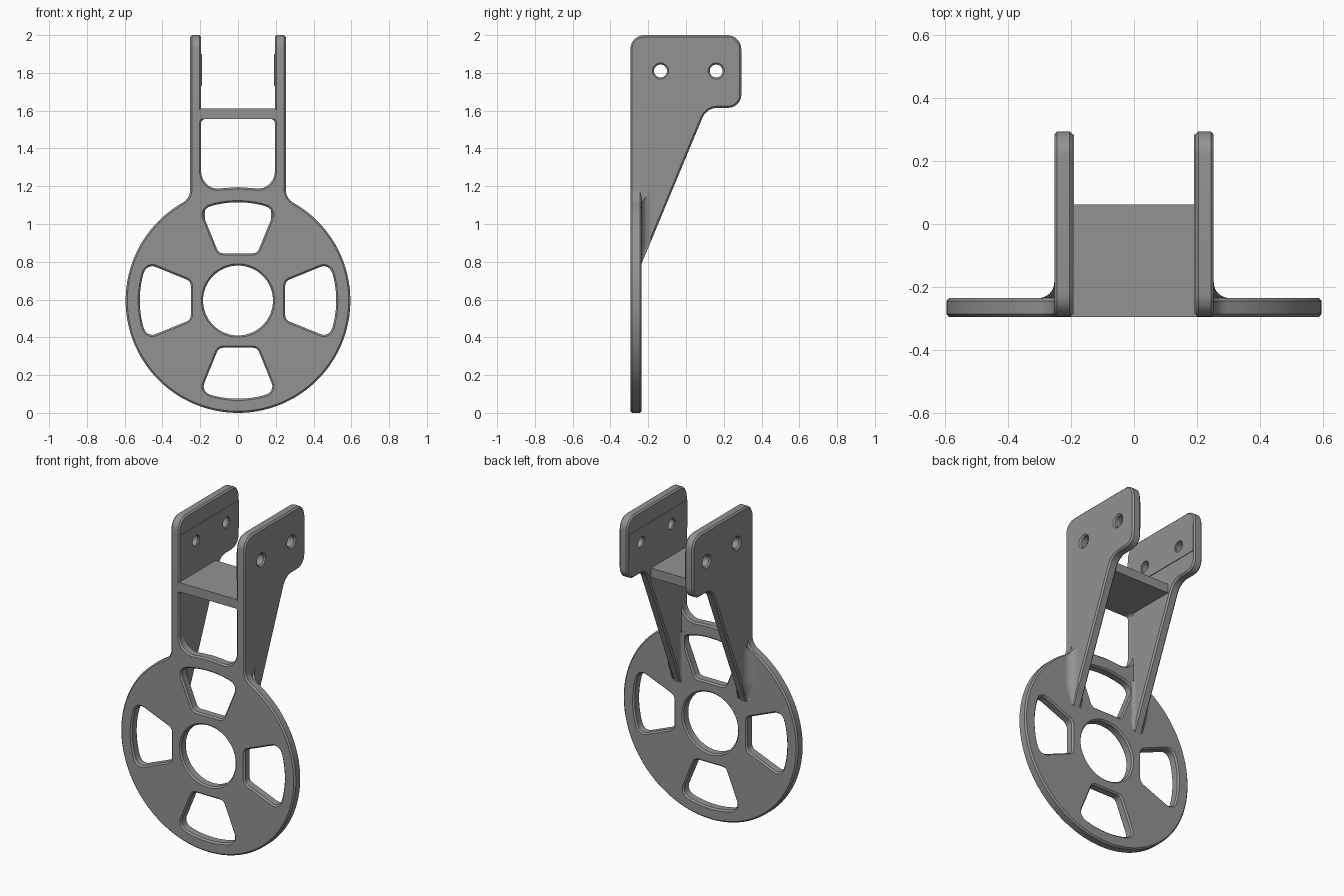
import bpy, bmesh, math
from mathutils import Vector
from mathutils.geometry import tessellate_polygon

if "Cube" in bpy.data.objects:
    bpy.data.objects.remove(bpy.data.objects["Cube"])

grey = bpy.data.materials.new("metal_grey")
grey.diffuse_color = (0.29, 0.29, 0.29, 1)
grey.use_nodes = True
grey.node_tree.nodes["Principled BSDF"].inputs["Base Color"].default_value = grey.diffuse_color

CZ, R = 0.595, 0.595               # wheel centre height and radius
FRONT, BACK = -0.295, -0.235       # plate faces along y
ARM_IN, ARM_OUT = 0.195, 0.253     # arm faces along x


def finish(name, bm):
    bmesh.ops.recalc_face_normals(bm, faces=bm.faces)
    me = bpy.data.meshes.new(name)
    bm.to_mesh(me)
    bm.free()
    me.materials.append(grey)
    me.shade_smooth()
    me.set_sharp_from_angle(angle=math.radians(30))
    ob = bpy.data.objects.new(name, me)
    bpy.context.collection.objects.link(ob)
    return ob


def arc(cx, cy, r, a0, a1, n):
    return [(cx + r * math.cos(math.radians(a0 + (a1 - a0) * i / n)),
             cy + r * math.sin(math.radians(a0 + (a1 - a0) * i / n))) for i in range(n + 1)]


def circle(cx, cy, r, n=48):
    return arc(cx, cy, r, 0, 360, n)[:-1]


def rounded(corners, n=7):
    """Closed outline from (x, y, radius) corners."""
    out = []
    for i, (x, y, r) in enumerate(corners):
        p = Vector((x, y))
        if r == 0:
            out.append((x, y))
            continue
        a = (Vector(corners[i - 1][:2]) - p).normalized()
        b = (Vector(corners[(i + 1) % len(corners)][:2]) - p).normalized()
        half = a.angle(b) / 2
        c = p + (a + b).normalized() * (r / math.sin(half))
        start = p + a * (r / math.tan(half)) - c
        end = p + b * (r / math.tan(half)) - c
        turn = math.atan2(start.x * end.y - start.y * end.x, start.dot(end))
        a0 = math.atan2(start.y, start.x)
        out += arc(c.x, c.y, r, math.degrees(a0), math.degrees(a0 + turn), n)
    return out


def wind(loop, ccw):
    area = sum(loop[i - 1][0] * p[1] - p[0] * loop[i - 1][1] for i, p in enumerate(loop))
    return loop if (area > 0) == ccw else loop[::-1]


def inset(loop, d):
    """Shift a loop towards its left side."""
    out = []
    for i, p in enumerate(loop):
        p = Vector(p)
        a = (p - Vector(loop[i - 1])).normalized()
        b = (Vector(loop[(i + 1) % len(loop)]) - p).normalized()
        na, nb = Vector((-a.y, a.x)), Vector((-b.y, b.x))
        out.append(tuple(p + (na + nb) * (d / (1 + na.dot(nb)))))
    return out


def slab(name, outer, holes, lo, hi, axis, c=0.009):
    """Flat part with holes and chamfered rims, thick along axis."""
    bm = bmesh.new()
    put = {"x": lambda u, v, w: (w, u, v), "y": lambda u, v, w: (u, w, v)}[axis]
    loops = [wind(outer, True)] + [wind(h, False) for h in holes]
    caps = {0: [], 3: []}
    for loop in loops:
        small = inset(loop, c) if c else loop
        levels = [(small, lo), (loop, lo + c), (loop, hi - c), (small, hi)]
        rings = [[bm.verts.new(put(u, v, w)) for u, v in l] for l, w in levels]
        for k in range(3):
            if not c and k != 1:
                continue
            for i in range(len(loop)):
                bm.faces.new((rings[k][i - 1], rings[k][i], rings[k + 1][i], rings[k + 1][i - 1]))
        caps[0] += rings[0 if c else 1]
        caps[3] += rings[3 if c else 2]
    flat = [[Vector((u, v, 0)) for u, v in (inset(l, c) if c else l)] for l in loops]
    for tri in tessellate_polygon(flat):
        for verts in caps.values():
            if len(set(tri)) == 3:
                bm.faces.new([verts[i] for i in tri])
    return finish(name, bm)


# Neck blend between the wheel and the uprights
NR = 0.08
NX = ARM_OUT + NR
NZ = CZ + math.sqrt((R + NR) ** 2 - NX ** 2)
tangent = math.degrees(math.atan2(NZ - CZ, NX))
right_neck = arc(NX, NZ, NR, tangent + 180, 180, 8)
left_neck = [(-x, z) for x, z in right_neck[::-1]]
wheel_arc = arc(0, CZ, R, 180 - tangent, 360 + tangent, 96)
outline = wheel_arc[:-1] + right_neck + [(ARM_OUT, 1.612), (-ARM_OUT, 1.612)] + left_neck[:-1]

# Four wedge windows around the hub bore
HALF = math.radians(22.2)
wedge = [(-0.25 * math.tan(HALF), 0.25, 0.035), (0.25 * math.tan(HALF), 0.25, 0.035),
         (0.52 * math.sin(HALF), 0.52 * math.cos(HALF), 0.045)]
wedge += [(x, y, 0) for x, y in arc(0, 0, 0.52, 75, 105, 10)]
wedge += [(-0.52 * math.sin(HALF), 0.52 * math.cos(HALF), 0.045)]
wedge = rounded(wedge)
holes = [circle(0, CZ, 0.185, 64)]
for cs, sn in ((1, 0), (0, 1), (-1, 0), (0, -1)):
    holes.append([(x * cs - y * sn, CZ + x * sn + y * cs) for x, y in wedge])

# Opening between the uprights
holes.append(rounded([(-ARM_IN, 1.555, 0.02), (-ARM_IN, 1.17, 0.09), (-0.08, 1.19, 0), (0, 1.195, 0),
                      (0.08, 1.19, 0), (ARM_IN, 1.17, 0.09), (ARM_IN, 1.555, 0.02)]))
slab("wheel_plate", outline, holes, FRONT, BACK, "y")

# Shelf joining the arms
slab("shelf", [(-0.2, 1.555), (0.2, 1.555), (0.2, 1.612), (-0.2, 1.612)], [], FRONT, 0.062, "y", 0)

# Side arms with bolt holes and a thin raised band on the inside
arm = rounded([(FRONT, 2, 0.075), (FRONT, 1.15, 0), (-0.265, 0.72, 0), (BACK, 0.79, 0),
               (0.109, 1.615, 0.085), (0.293, 1.615, 0.07), (0.293, 2, 0.075)])
bolts = [circle(y, 1.81, 0.034, 32) for y in (-0.135, 0.16)]
band = [(FRONT + 0.009, 1.73), (0.284, 1.73), (0.284, 1.9), (FRONT + 0.009, 1.9)]


def rim_height(x):
    if x < NX * R / (R + NR):
        return NZ - math.sqrt(max(0, NR ** 2 - (NX - x) ** 2))
    return CZ + math.sqrt(R ** 2 - x ** 2)


def root_fillet(name, side, face, direction, radius):
    """Concave blend along the arm root, tapering to the arm tip."""
    bm = bmesh.new()
    rows = []
    for k in range(13):
        t = k / 12
        row = []
        for i in range(9):
            a = math.pi / 2 * i / 8
            z = 0.8 + 0.31 * t
            r = min(radius, (z - 0.79) * 0.41)
            x = face + direction * r * (1 - math.sin(a))
            y = BACK + r * (1 - math.cos(a))
            if k == 12 and direction > 0:
                z = rim_height(max(x, ARM_OUT)) - 0.002
            row.append(bm.verts.new((side * x, y, z)))
        row.append(bm.verts.new((side * (face - direction * 0.004), BACK - 0.004, row[0].co.z)))
        rows.append(row)
    for a, b in zip(rows, rows[1:]):
        for i in range(10):
            bm.faces.new((a[i - 1], a[i], b[i], b[i - 1]))
    bm.faces.new(rows[0])
    bm.faces.new(rows[-1])
    finish(name, bm)


for label, side in (("left", -1), ("right", 1)):
    lo, hi = sorted((side * ARM_IN, side * ARM_OUT))
    slab(label + "_arm", arm, bolts, lo, hi, "x")
    lo, hi = sorted((side * (ARM_IN - 0.004), side * (ARM_IN + 0.001)))
    slab(label + "_inner_band", band, bolts, lo, hi, "x", 0)
    root_fillet(label + "_outer_fillet", side, ARM_OUT, 1, 0.05)
    root_fillet(label + "_inner_fillet", side, ARM_IN, -1, 0.02)
